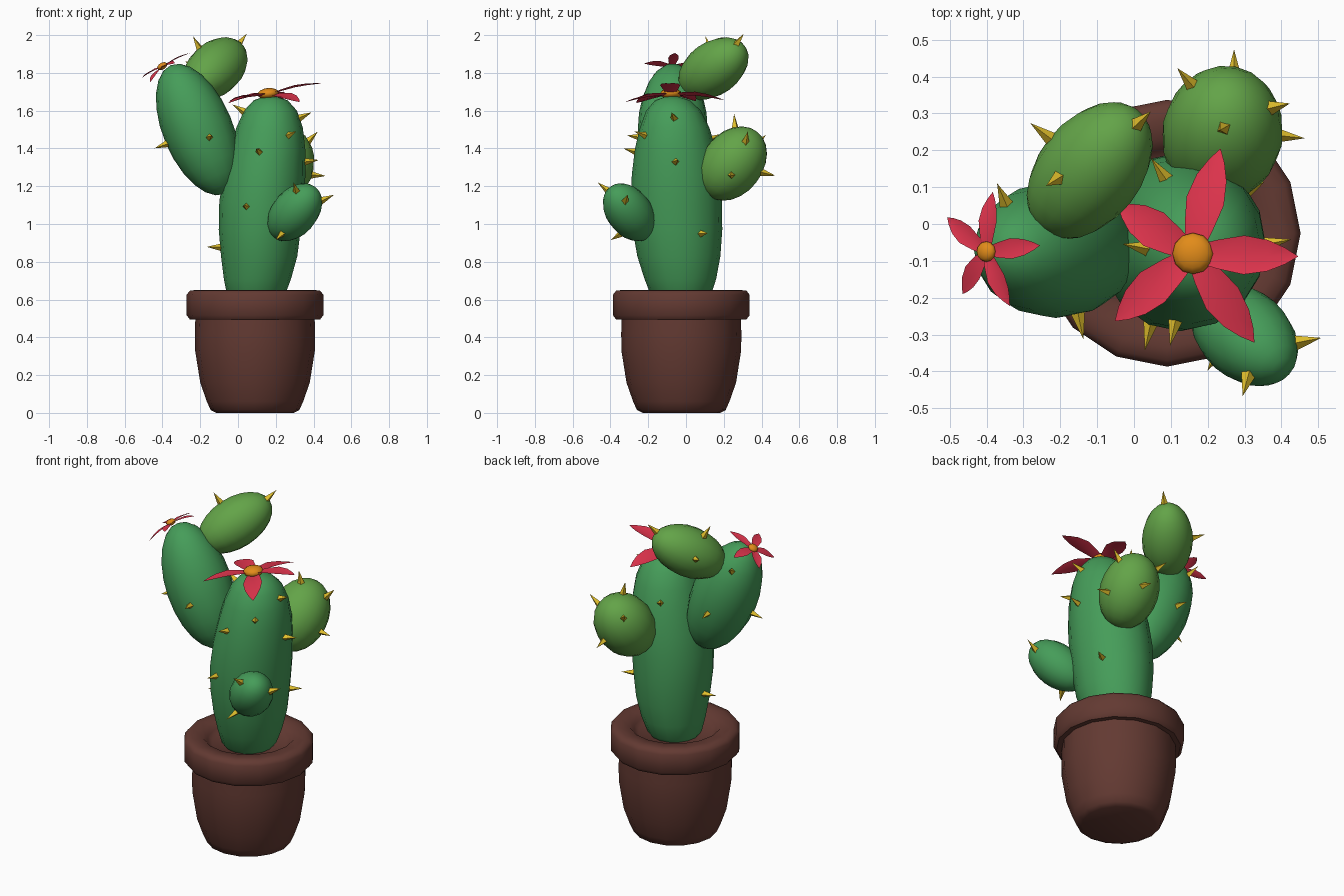
import bpy, bmesh, math
from mathutils import Vector, Matrix
from mathutils.bvhtree import BVHTree

if "Cube" in bpy.data.objects:
    bpy.data.objects.remove(bpy.data.objects["Cube"])


def material(name, rgb):
    m = bpy.data.materials.new(name)
    m.diffuse_color = (*rgb, 1)
    m.use_nodes = True
    m.node_tree.nodes["Principled BSDF"].inputs["Base Color"].default_value = m.diffuse_color
    return m


POT = material("pot brown", (0.125, 0.042, 0.032))
GREEN = material("deep green", (0.06, 0.335, 0.10))
LIGHT = material("leaf green", (0.125, 0.37, 0.065))
RED = material("petal red", (0.75, 0.035, 0.075))
ORANGE = material("flower orange", (0.76, 0.26, 0.01))
YELLOW = material("thorn yellow", (0.75, 0.52, 0.025))


def finish(bm, name, mat, smooth=True, angle=None, fix=True):
    if fix:
        bmesh.ops.recalc_face_normals(bm, faces=bm.faces)
    for f in bm.faces:
        f.smooth = smooth
    me = bpy.data.meshes.new(name)
    bm.to_mesh(me)
    tree = BVHTree.FromBMesh(bm)
    bm.free()
    if angle:
        me.set_sharp_from_angle(angle=math.radians(angle))
    me.materials.append(mat)
    bpy.context.collection.objects.link(bpy.data.objects.new(name, me))
    return tree


def loft(name, mat, sections, bottom, top, n=16, angle=None):
    """Elliptical rings (x, y, z, rx, ry) closed with a pole at each end."""
    bm = bmesh.new()
    rings = []
    for x, y, z, rx, ry in sections:
        rings.append([bm.verts.new((x + rx * math.cos(2 * math.pi * i / n),
                                    y + ry * math.sin(2 * math.pi * i / n), z))
                      for i in range(n)])
    lo, hi = bm.verts.new(bottom), bm.verts.new(top)
    for i in range(n):
        j = (i + 1) % n
        for a, b in zip(rings, rings[1:]):
            bm.faces.new((a[i], a[j], b[j], b[i]))
        bm.faces.new((lo, rings[0][j], rings[0][i]))
        bm.faces.new((hi, rings[-1][i], rings[-1][j]))
    return finish(bm, name, mat, angle=angle)


def egg(name, mat, centre, axis, a, b, segs=16, rings=12):
    """Ellipsoid with half-length a along the axis and radius b."""
    bm = bmesh.new()
    rot = Vector(axis).to_track_quat('Z', 'Y').to_matrix().to_4x4()
    bmesh.ops.create_uvsphere(bm, u_segments=segs, v_segments=rings, radius=1,
                              matrix=Matrix.Translation(centre) @ rot @ Matrix.Diagonal((b, b, a, 1)))
    return finish(bm, name, mat)


def thorns(name, tree, spots):
    """Small four-sided spikes on the surface nearest each spot."""
    bm = bmesh.new()
    for p in spots:
        loc, nor, _, _ = tree.find_nearest(Vector(p))
        d = (nor + Vector((0, 0, 0.12))).normalized()
        rot = d.to_track_quat('Z', 'Y').to_matrix().to_4x4()
        bmesh.ops.create_cone(bm, cap_ends=True, segments=4, radius1=0.022, radius2=0, depth=0.085,
                              matrix=Matrix.Translation(loc + d * 0.03) @ rot)
    finish(bm, name, YELLOW, smooth=False)


def flower(name, centre, normal, tips, width, arch):
    """Creased petals arching from the centre out to each tip."""
    bm = bmesh.new()
    c, nrm = Vector(centre), Vector(normal).normalized()
    for tip in tips:
        t = Vector(tip)
        side = nrm.cross(t - c).normalized()
        rows = []
        for u, w in ((0, 0.4), (0.25, 0.75), (0.5, 1), (0.72, 0.8), (0.88, 0.42)):
            p = c.lerp(t, u) + nrm * arch * math.sin(math.pi * u)
            rows.append([bm.verts.new(p - side * width * w),
                         bm.verts.new(p - nrm * width * 0.22 * w),
                         bm.verts.new(p + side * width * w)])
        end = bm.verts.new(t)
        for a, b in zip(rows, rows[1:]):
            for k in (0, 1):
                bm.faces.new((a[k], b[k], b[k + 1], a[k + 1]))
        for k in (0, 1):
            bm.faces.new((rows[-1][k], end, rows[-1][k + 1]))
    finish(bm, name, RED, angle=30, fix=False)


# Pot with thick rounded rim and soil, one turned profile
px, py = 0.09, -0.025
profile = [(0.205, 0), (0.235, 0.015), (0.255, 0.06), (0.29, 0.16), (0.317, 0.33), (0.318, 0.42),
           (0.316, 0.495), (0.345, 0.495), (0.362, 0.517), (0.362, 0.625), (0.345, 0.647),
           (0.31, 0.651), (0.255, 0.648), (0.23, 0.62), (0.205, 0.6)]
loft("pot", POT, [(px, py, z, r, r) for r, z in profile], (px, py, 0), (px, py, 0.6), angle=50)

# Main stem, leaning slightly to the right
stem = loft("main_stem", GREEN, [
    (0.09, -0.025, 0.56, 0.11, 0.11), (0.095, -0.027, 0.62, 0.152, 0.158),
    (0.103, -0.03, 0.71, 0.178, 0.19), (0.112, -0.038, 0.83, 0.202, 0.22),
    (0.115, -0.045, 0.97, 0.217, 0.237), (0.125, -0.05, 1.12, 0.224, 0.241),
    (0.14, -0.053, 1.26, 0.217, 0.234), (0.157, -0.057, 1.4, 0.199, 0.213),
    (0.167, -0.06, 1.51, 0.176, 0.184), (0.172, -0.066, 1.6, 0.14, 0.145),
    (0.173, -0.072, 1.655, 0.09, 0.092)], (0.09, -0.025, 0.54), (0.17, -0.077, 1.685))

# Arms and pale lobes
arm = egg("left_arm", GREEN, (-0.2125, -0.07, 1.5), (-0.285, 0, 0.68), 0.37, 0.185)
small = egg("small_arm", GREEN, (0.3, -0.3, 1.062), (0.563, -0.5, 0.658), 0.188, 0.121)
upper = egg("upper_lobe", LIGHT, (-0.12, 0.145, 1.823), (0.543, 0.68, 0.49), 0.228, 0.141)
back = egg("back_lobe", LIGHT, (0.24, 0.245, 1.32), (0.12, 0.6, 0.77), 0.215, 0.164)

# Thorns
thorns("stem_thorns", stem, [(-0.17, -0.05, 0.87), (0.0, -0.06, 1.61), (0.27, -0.22, 1.47),
                             (0.35, -0.06, 1.57), (0.41, -0.05, 1.33), (0.33, 0.1, 0.945),
                             (0.1, -0.32, 1.39), (0.03, -0.34, 1.09), (0.06, 0.16, 1.46)])
thorns("arm_thorns", arm, [(-0.385, -0.1, 1.42), (-0.14, -0.3, 1.46),
                           (-0.36, 0.09, 1.74), (-0.23, 0.16, 1.45)])
thorns("small_arm_thorns", small, [(0.5, -0.305, 1.13), (0.3, -0.44, 1.2), (0.21, -0.38, 0.92)])
thorns("upper_lobe_thorns", upper, [(0.035, 0.29, 1.99), (-0.27, 0.265, 1.85), (-0.22, 0.12, 1.95)])
thorns("back_lobe_thorns", back, [(0.425, 0.34, 1.47), (0.44, 0.235, 1.25), (0.295, 0.46, 1.25),
                                  (0.12, 0.42, 1.46), (0.24, 0.255, 1.56)])

# Flowers
flower("big_flower_petals", (0.16, -0.08, 1.682), (-0.2, 0, 0.98),
       [(0.235, 0.205, 1.655), (0.446, -0.088, 1.745), (0.327, -0.322, 1.645),
        (-0.052, -0.264, 1.64), (-0.045, 0.052, 1.65)], 0.053, 0.022)
egg("big_flower_centre", ORANGE, (0.16, -0.08, 1.69), (-0.1, 0, 1), 0.03, 0.056, 12, 8)
flower("small_flower_petals", (-0.4, -0.075, 1.83), (-0.5, 0, 0.86),
       [(-0.507, 0.018, 1.775), (-0.383, 0.087, 1.835), (-0.255, -0.058, 1.905),
        (-0.337, -0.222, 1.85), (-0.465, -0.19, 1.75)], 0.028, 0.012)
egg("small_flower_centre", ORANGE, (-0.401, -0.075, 1.836), (-0.5, 0, 0.86), 0.018, 0.028, 12, 8)
